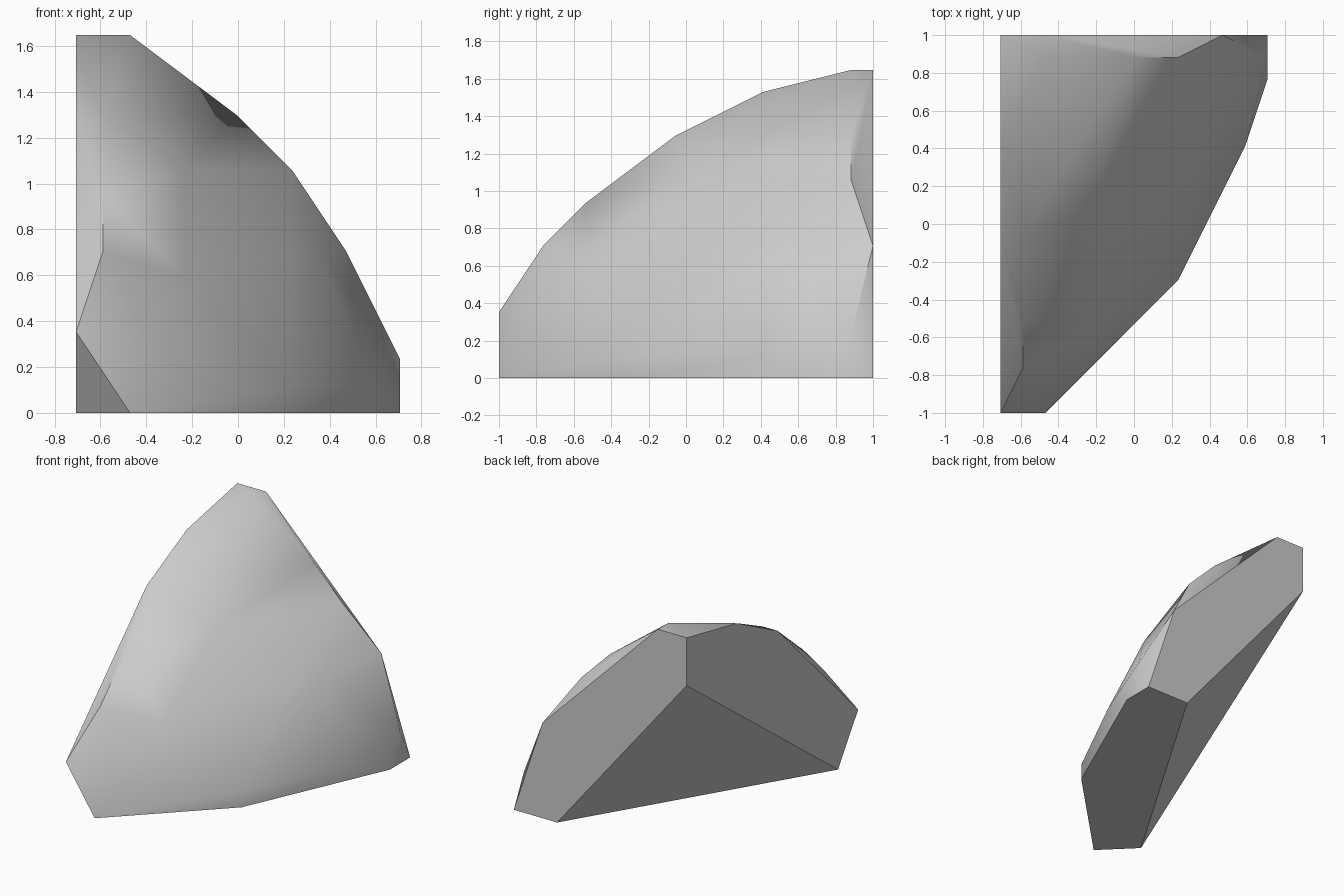
import bpy
import bmesh
import math
from mathutils import Vector

# Remove the default cube only
default = bpy.data.objects.get("Cube")
if default:
    bpy.data.objects.remove(default, do_unlink=True)

# The chunk is laid out on a coarse grid, in whole steps
STEP = 2 / 17
WIDTH, DEPTH = 12, 17


def make_material(name, value):
    material = bpy.data.materials.new(name)
    material.use_nodes = True
    colour = (value, value, value, 1)
    material.diffuse_color = colour
    shader = material.node_tree.nodes["Principled BSDF"]
    shader.inputs["Base Color"].default_value = colour
    shader.inputs["Roughness"].default_value = 0.9
    return material


def to_model(point):
    x, y, z = point
    return Vector((x - WIDTH / 2, y - DEPTH / 2, z)) * STEP


# Corners of the three flat broken sides and the slanted inner cut
inner_cut = [(0, 17, 11), (9, 17, 0), (0, 2, 0)]
left_rim = [(0, 17, 14), (0, 12, 13), (0, 8, 11), (0, 0, 3)]
back_rim = [(2, 17, 14), (10, 17, 6), (12, 17, 0)]
base_rim = [(2, 0, 0), (8, 6, 0), (12, 15, 0)]

# Chamfered borders just inside each rim
left_chamfer = [(1, 8, 11), (1, 4, 8), (1, 2, 6)]
back_chamfer = [(2, 16, 14), (6, 16, 11), (8, 16, 9), (12, 16, 2)]
base_chamfer = [(3, 1, 2), (8, 6, 1), (11, 12, 1)]

# Gentle swelling of the outer face
outer_bulge = [(4, 4, 5), (6, 8, 6), (4, 9, 9), (8, 11, 6), (9, 13, 6)]

points = (inner_cut + left_rim + back_rim + base_rim + left_chamfer
          + back_chamfer + base_chamfer + outer_bulge)

# Wrap the corners in one closed convex stone
bm = bmesh.new()
for point in points:
    bm.verts.new(to_model(point))
hull = bmesh.ops.convex_hull(bm, input=bm.verts[:])
spare = [g for g in hull["geom_interior"] if isinstance(g, bmesh.types.BMVert)]
bmesh.ops.delete(bm, geom=spare, context="VERTS")
bmesh.ops.dissolve_limit(bm, angle_limit=math.radians(0.5),
                         verts=bm.verts[:], edges=bm.edges[:])
bmesh.ops.recalc_face_normals(bm, faces=bm.faces[:])

mesh = bpy.data.meshes.new("stone_chunk")
bm.to_mesh(mesh)
bm.free()
mesh.materials.append(make_material("stone_grey", 0.6))

stone = bpy.data.objects.new("stone_chunk", mesh)
bpy.context.collection.objects.link(stone)

# Smooth the swollen outer face, keep the broken sides crisp
bpy.ops.object.select_all(action="DESELECT")
stone.select_set(True)
bpy.context.view_layer.objects.active = stone
bpy.ops.object.shade_smooth_by_angle(angle=math.radians(40))
